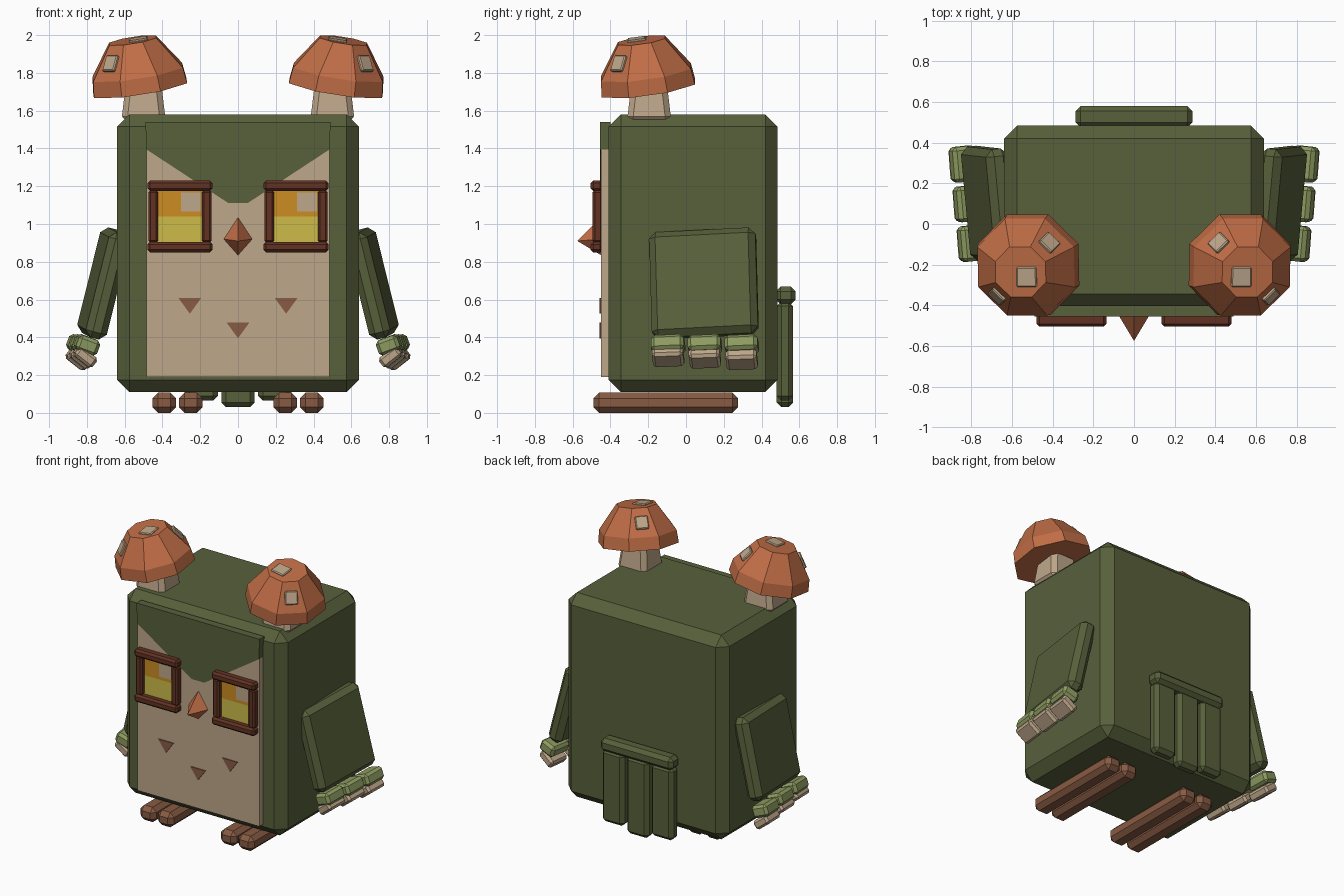
import bpy, bmesh
from math import radians, cos, pi
from mathutils import Matrix, Vector, Euler

cube = bpy.data.objects.get("Cube")
if cube:
    bpy.data.objects.remove(cube, do_unlink=True)


def material(name, *rgb):
    lin = [(c / 255 / 12.92) if c < 11 else ((c / 255 + 0.055) / 1.055) ** 2.4 for c in rgb]
    m = bpy.data.materials.new(name)
    m.use_nodes = True
    m.diffuse_color = (*lin, 1)
    m.node_tree.nodes["Principled BSDF"].inputs["Base Color"].default_value = (*lin, 1)
    return m


GREEN = material("moss green", 88, 96, 59)
LEAF = material("light leaf green", 142, 156, 97)
TAN = material("pale tan", 190, 167, 138)
ORANGE = material("burnt orange", 192, 109, 70)
BROWN = material("foot brown", 135, 91, 67)
DARK = material("dark red brown", 98, 50, 34)
AMBER = material("amber", 204, 140, 34)
YELLOW = material("yellow", 205, 187, 74)


def finish(name, bm, mat, matrix=Matrix()):
    bm.transform(matrix)
    bmesh.ops.recalc_face_normals(bm, faces=bm.faces)
    mesh = bpy.data.meshes.new(name)
    bm.to_mesh(mesh)
    bm.free()
    mesh.materials.append(mat)
    obj = bpy.data.objects.new(name, mesh)
    bpy.context.collection.objects.link(obj)
    return obj


def bevel(bm, width):
    bmesh.ops.bevel(bm, geom=bm.edges[:], offset=width, segments=1, affect='EDGES')


def place(center, rot=(0, 0, 0)):
    return Matrix.Translation(center) @ Euler([radians(a) for a in rot]).to_matrix().to_4x4()


def block(name, size, mat, matrix, edge=0.0):
    bm = bmesh.new()
    bmesh.ops.create_cube(bm, size=1, matrix=Matrix.Diagonal((*size, 1)))
    if edge:
        bevel(bm, edge)
    return finish(name, bm, mat, matrix)


def span(name, x, y, z, mat, edge=0.0):
    """Axis-aligned block from its extents."""
    lo, hi = (Vector(p) for p in zip(x, y, z))
    return block(name, hi - lo, mat, Matrix.Translation((lo + hi) / 2), edge)


def plate(name, points, front, back, mat):
    """Outline in x and z, extruded along y."""
    bm = bmesh.new()
    face = bm.faces.new([bm.verts.new((x, front, z)) for x, z in points])
    out = bmesh.ops.extrude_face_region(bm, geom=[face])
    verts = [v for v in out["geom"] if isinstance(v, bmesh.types.BMVert)]
    bmesh.ops.translate(bm, verts=verts, vec=(0, back - front, 0))
    return finish(name, bm, mat)


def rings(name, profile, sides, mat, matrix, edge=0.0):
    """Stack of polygons given as (apothem, height), flat sides on the axes."""
    bm = bmesh.new()
    loops = []
    for r, h in profile:
        rad = r / cos(pi / sides)
        loops.append([bm.verts.new(Matrix.Rotation((i + 0.5) * 2 * pi / sides, 3, 'Z')
                                   @ Vector((rad, 0, h))) for i in range(sides)])
    for a, b in zip(loops, loops[1:]):
        for i in range(sides):
            j = (i + 1) % sides
            bm.faces.new((a[i], a[j], b[j], b[i]))
    bm.faces.new(loops[0])
    bm.faces.new(loops[-1])
    if edge:
        bevel(bm, edge)
    return finish(name, bm, mat, matrix)


# Body and face
span("body", (-0.64, 0.64), (-0.41, 0.485), (0.11, 1.58), GREEN, 0.065)
vee = [(-0.485, 1.395), (-0.05, 1.11), (0.05, 1.11), (0.485, 1.395)]
plate("face_mask", vee + [(0.485, 0.19), (-0.485, 0.19)], -0.45, -0.4, TAN)
plate("brow", vee + [(0.49, 1.54), (-0.49, 1.54)], -0.455, -0.4, GREEN)

# Chest marks
for x, z in ((-0.255, 0.608), (0, 0.478), (0.255, 0.608)):
    plate("chest_mark", [(x - 0.06, z), (x + 0.06, z), (x, z - 0.083)], -0.457, -0.449, BROWN)

# Beak
bm = bmesh.new()
rim = [bm.verts.new((x, -0.45, z)) for x, z in ((0.075, 0.92), (0, 1.035), (-0.075, 0.92), (0, 0.835))]
tip = bm.verts.new((0, -0.575, 0.91))
bm.faces.new(rim)
for i in range(4):
    bm.faces.new((rim[i], rim[(i + 1) % 4], tip))
finish("beak", bm, ORANGE)

for s, side in ((1, "left"), (-1, "right")):
    # Eyes with frames
    ex = s * 0.307
    span(side + "_eye_lower", (ex - 0.13, ex + 0.13), (-0.46, -0.44), (0.89, 1.04), YELLOW)
    span(side + "_eye_upper", (ex - 0.13, ex + 0.13), (-0.46, -0.44), (1.04, 1.19), AMBER)
    span(side + "_eye_glint", (ex + 0.005, ex + 0.11), (-0.466, -0.458), (1.065, 1.167), TAN)
    for z in (0.878, 1.203):
        span(side + "_frame_bar", (ex - 0.172, ex + 0.172), (-0.505, -0.44),
             (z - 0.028, z + 0.028), DARK, 0.014)
    for x in (ex - 0.142, ex + 0.142):
        span(side + "_frame_post", (x - 0.026, x + 0.026), (-0.495, -0.44), (0.9, 1.18), DARK, 0.012)

    # Wing with feather tips
    lean = (3, -13.7 * s, -6 * s)
    wing = place((0.712 * s, 0.095, 0.685), lean)
    block(side + "_wing", (0.115, 0.565, 0.575), GREEN, wing, 0.035)
    for i in (-1, 0, 1):
        out = 0.82 + 0.02 * i
        y = 0.1 + 0.195 * i
        block(side + "_feather", (0.12, 0.175, 0.085), LEAF,
              place((out * s, y, 0.36), (3, -20 * s, -6 * s)), 0.018)
        block(side + "_feather_tip", (0.12, 0.165, 0.065), TAN,
              place(((out + 0.01) * s, y, 0.29 - 0.008 * i), (3, -38 * s, -6 * s)), 0.015)

    # Feet
    for x in (0.25, 0.39):
        span(side + "_toe", (s * x - 0.063, s * x + 0.063), (-0.49, 0.275), (0, 0.107), BROWN, 0.03)

    # Mushroom ear
    rings(side + "_stem", [(0.118, 1.54), (0.092, 1.76)], 4, TAN,
          Matrix.Translation((0.5 * s, -0.195, 0)), 0.03)
    cap = place((0.518 * s, -0.2, 1.72), (8, 9 * s, 0))
    rings(side + "_cap", [(0.25, 0), (0.24, 0.085), (0.125, 0.258)], 8, ORANGE, cap)
    block(side + "_cap_top_spot", (0.1, 0.1, 0.024), TAN, cap @ place((-0.03 * s, -0.025, 0.256)), 0.006)
    for angle in (-45, 135):
        turn = angle if s > 0 else 180 - angle
        spot = cap @ place((0, 0, 0), (0, 0, turn)) @ place((0.185, 0, 0.17), (0, 56.5, 0))
        block(side + "_cap_spot", (0.09, 0.085, 0.03), TAN, spot, 0.006)

# Tail
span("tail_band", (-0.288, 0.288), (0.475, 0.58), (0.575, 0.668), GREEN, 0.025)
for x, bottom in ((-0.195, 0.065), (0, 0.03), (0.195, 0.065)):
    span("tail_feather", (x - 0.088, x + 0.088), (0.48, 0.567), (bottom, 0.59), GREEN, 0.025)
